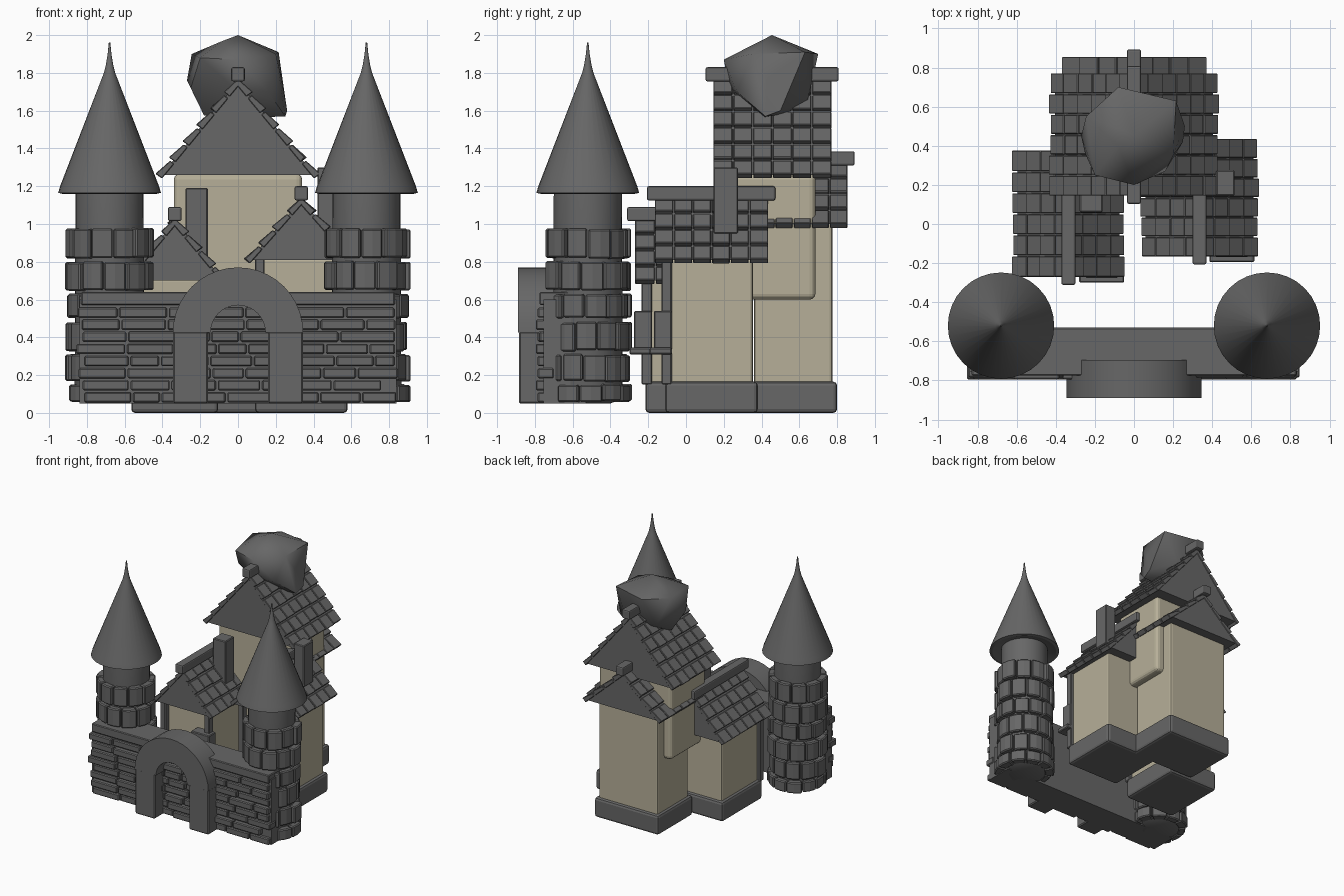
import bpy, bmesh, math, random
from mathutils import Matrix, Vector

if "Cube" in bpy.data.objects:
    bpy.data.objects.remove(bpy.data.objects["Cube"])
random.seed(4)

def material(name, col):
    m = bpy.data.materials.new(name)
    m.diffuse_color = (*col, 1)
    m.use_nodes = True
    m.node_tree.nodes["Principled BSDF"].inputs["Base Color"].default_value = m.diffuse_color
    return m

GREY = material("dark stone grey", (0.135, 0.135, 0.135))
CREAM = material("cream plaster", (0.47, 0.43, 0.315))

def finish(name, bm, mat, bevel=0, segs=1, smooth=None):
    bmesh.ops.recalc_face_normals(bm, faces=bm.faces)
    me = bpy.data.meshes.new(name)
    bm.to_mesh(me)
    bm.free()
    ob = bpy.data.objects.new(name, me)
    bpy.context.collection.objects.link(ob)
    me.materials.append(mat)
    if bevel:
        b = ob.modifiers.new("bevel", 'BEVEL')
        b.width, b.segments, b.limit_method = bevel, segs, 'ANGLE'
    if smooth:
        bpy.ops.object.select_all(action='DESELECT')
        ob.select_set(True)
        bpy.context.view_layer.objects.active = ob
        bpy.ops.object.shade_smooth_by_angle(angle=math.radians(smooth))
    return ob

def add_box(bm, x0, x1, y0, y1, z0, z1):
    m = Matrix.Translation(((x0 + x1) / 2, (y0 + y1) / 2, (z0 + z1) / 2))
    bmesh.ops.create_cube(bm, size=1, matrix=m @ Matrix.Diagonal((x1 - x0, y1 - y0, z1 - z0, 1)))

def box(name, dims, mat=GREY, bevel=0.01, segs=2):
    bm = bmesh.new()
    add_box(bm, *dims)
    return finish(name, bm, mat, bevel, segs)

def add_prism(bm, pts, vec):
    # extrude a closed polygon along a vector
    a = [bm.verts.new(p) for p in pts]
    b = [bm.verts.new(Vector(p) + Vector(vec)) for p in pts]
    bm.faces.new(a)
    bm.faces.new(b)
    n = len(a)
    for i in range(n):
        bm.faces.new((a[i], a[(i + 1) % n], b[(i + 1) % n], b[i]))

def roof(name, cx, half, y0, y1, z0, z1, rows, cols=6):
    # solid gable core
    t = 0.025
    bm = bmesh.new()
    add_prism(bm, [(cx - half + t, y0 + 0.004, z0), (cx + half - t, y0 + 0.004, z0),
                   (cx, y0 + 0.004, z1 - t)], (0, y1 - y0 - 0.008, 0))
    finish(name + "_gable", bm, GREY)
    # overlapping shingles on both slopes, lower edge of each row lifted
    bm = bmesh.new()
    h = z1 - z0
    length = math.hypot(half, h)
    step, w = length / rows, (y1 - y0) / cols
    for s in (-1, 1):
        down = Vector((s * half / length, 0, -h / length))
        out = Vector((s * h / length, 0, half / length))
        top = Vector((cx, 0, z1 - 0.012))
        for r in range(rows):
            a, b = r * step, (r + 1) * step - 0.012
            for c in range(cols):
                j = random.uniform(-0.004, 0.004)
                prof = [top + down * a - out * 0.026, top + down * b - out * 0.026,
                        top + down * (b + j) + out * (0.014 + j), top + down * a + out * 0.001]
                ya = y0 + c * w + (0.003 if c else 0)
                yb = y0 + (c + 1) * w - (0.003 if c < cols - 1 else 0)
                add_prism(bm, [(p.x, ya, p.z) for p in prof], (0, yb - ya, 0))
    finish(name + "_shingles", bm, GREY, 0.004)
    box(name + "_ridge", (cx - 0.036, cx + 0.036, y0 - 0.042, y1 + 0.038, z1 - 0.025, z1 + 0.05))

# houses: base, plaster walls and roof
def house(name, cx, hw, y0, y1, eave, roof_half, peak, rows):
    box(name + "_foundation", (cx - hw - 0.025, cx + hw + 0.025, y0 - 0.025, y1 + 0.025, 0, 0.165), GREY, 0.02)
    box(name + "_walls", (cx - hw, cx + hw, y0, y1, 0.12, eave + 0.01), CREAM, 0.015)
    roof(name + "_roof", cx, roof_half, y0 - 0.08, y1 + 0.08, eave, peak, rows)

house("left_house", -0.335, 0.205, -0.19, 0.295, 0.70, 0.285, 1.04, 4)
house("right_house", 0.335, 0.22, -0.085, 0.355, 0.81, 0.30, 1.15, 4)
house("back_house", 0, 0.275, 0.36, 0.775, 1.0, 0.37, 1.335, 4)
box("keep_walls", (-0.34, 0.34, 0.22, 0.685, 0.6, 1.265), CREAM, 0.03, 3)
roof("keep_roof", 0, 0.43, 0.145, 0.77, 1.26, 1.78, 6)

# corner posts, windows and sills on the front of the small houses
for nm, cx, hw, y, eave, wx in (("left", -0.335, 0.205, -0.19, 0.70, -0.165),
                                ("right", 0.335, 0.22, -0.085, 0.81, 0.50)):
    for s in (-1, 1):
        px = cx + s * hw
        box(nm + "_corner_post", (px - 0.025, px + 0.025, y - 0.045, y + 0.01, 0.15, eave + 0.01), GREY, 0.006, 1)
    box(nm + "_window", (wx - 0.085, wx + 0.085, y - 0.085, y + 0.01, 0.33, 0.54), GREY, 0.006, 1)
    box(nm + "_window_sill", (wx - 0.115, wx + 0.115, y - 0.11, y + 0.01, 0.31, 0.345), GREY, 0.006, 1)

# chimneys
box("left_chimney", (-0.278, -0.16, 0.06, 0.18, 0.8, 1.19), GREY, 0.006, 1)
box("right_chimney", (0.42, 0.515, 0.145, 0.275, 0.95, 1.30), GREY, 0.006, 1)

# smoke puff: lumpy closed hull
pts = [(0, .455, 2.0), (-.08, .40, 1.97), (.215, .63, 1.91), (.20, .35, 1.90), (-.245, .55, 1.90),
       (-.20, .25, 1.88), (.0, .20, 1.87), (-.08, .70, 1.90), (.23, .43, 1.77), (-.27, .45, 1.76),
       (.26, .50, 1.60), (.25, .42, 1.57), (.16, .27, 1.70), (-.02, .23, 1.72), (-.25, .36, 1.72),
       (-.18, .45, 1.575), (0, .41, 1.56), (.0, .59, 1.59), (.1, .645, 1.66), (-.16, .62, 1.68)]
bm = bmesh.new()
for p in pts:
    bm.verts.new(p)
bmesh.ops.convex_hull(bm, input=bm.verts)
finish("smoke_puff", bm, GREY, smooth=50)

# towers: lathed core, rings of stone blocks, pointed cap
def lathe(name, cx, cy, prof, n, smooth):
    bm = bmesh.new()
    rings = [[bm.verts.new((cx + r * math.cos(2 * math.pi * i / n), cy + r * math.sin(2 * math.pi * i / n), z))
              for i in range(n)] for r, z in prof]
    for a, b in zip(rings, rings[1:]):
        for i in range(n):
            bm.faces.new((a[i], a[(i + 1) % n], b[(i + 1) % n], b[i]))
    bm.faces.new(rings[0])
    bm.faces.new(rings[-1])
    finish(name, bm, GREY, smooth=smooth)

courses = [(0.06, 0.15), (0.17, 0.31), (0.33, 0.48), (0.505, 0.63), (0.65, 0.80), (0.82, 0.975)]
for side, tx in (("left", -0.68), ("right", 0.68)):
    ty = -0.52
    lathe(side + "_tower_core", tx, ty, [(0.12, 0.05), (0.17, 0.07), (0.185, 0.12), (0.18, 1.18)], 32, 40)
    lathe(side + "_tower_cap", tx, ty, [(0.17, 1.185), (0.25, 1.16), (0.272, 1.165), (0.262, 1.2),
                                        (0.03, 1.80), (0.02, 1.84), (0.010, 1.90), (0.004, 1.96)], 32, 30)
    bm = bmesh.new()
    for k, (z0, z1) in enumerate(courses):
        n, off = 11, random.uniform(0, 0.6)
        for i in range(n):
            a0 = off + 2 * math.pi * i / n + 0.02
            a1 = off + 2 * math.pi * (i + 1) / n - 0.02
            ro = random.choice((0.215, 0.225, 0.235))
            j = random.uniform(-0.006, 0.004)
            angs = [a0 + (a1 - a0) * t / 2 for t in range(3)]
            poly = [(r * math.cos(a) + tx, r * math.sin(a) + ty, z0 + j)
                    for r, seq in ((ro, angs), (0.16, angs[::-1])) for a in seq]
            add_prism(bm, poly, (0, 0, z1 - z0))
    finish(side + "_tower_stones", bm, GREY, 0.008)

# front wall with coping and rows of raised bricks
box("front_wall", (-0.84, 0.84, -0.755, -0.53, 0.05, 0.6), GREY, 0)
box("wall_coping", (-0.83, 0.83, -0.775, -0.53, 0.57, 0.64), GREY, 0.006, 1)
bm = bmesh.new()
rows, z0 = 8, 0.055
pitch = (0.568 - z0) / rows
for r in range(rows):
    x = -0.86 + random.uniform(0, 0.05)
    while x < 0.76:
        w = random.uniform(0.15, 0.27)
        x1 = min(x + w, 0.86)
        if x1 > 0.77:
            x1 = random.uniform(0.83, 0.865)
        add_box(bm, x, x1 - 0.01, random.choice((-0.785, -0.795, -0.775)), -0.70,
                z0 + r * pitch, z0 + (r + 1) * pitch - 0.01)
        x = x1
finish("wall_bricks", bm, GREY, 0.007)

# gate surround: two pillars and a half-round arch
for s in (-1, 1):
    box("gate_pillar", tuple(sorted((s * 0.16, s * 0.343))) + (-0.885, -0.70, 0.05, 0.43), GREY, 0.008, 1)
bm = bmesh.new()
N = 20
arc = [math.pi * i / N for i in range(N + 1)]
poly = [(r * math.cos(a), -0.89, 0.425 + r * math.sin(a))
        for r, seq in ((0.345, arc), (0.145, arc[::-1])) for a in seq]
add_prism(bm, poly, (0, 0.195, 0))
finish("gate_arch", bm, GREY, smooth=30)
